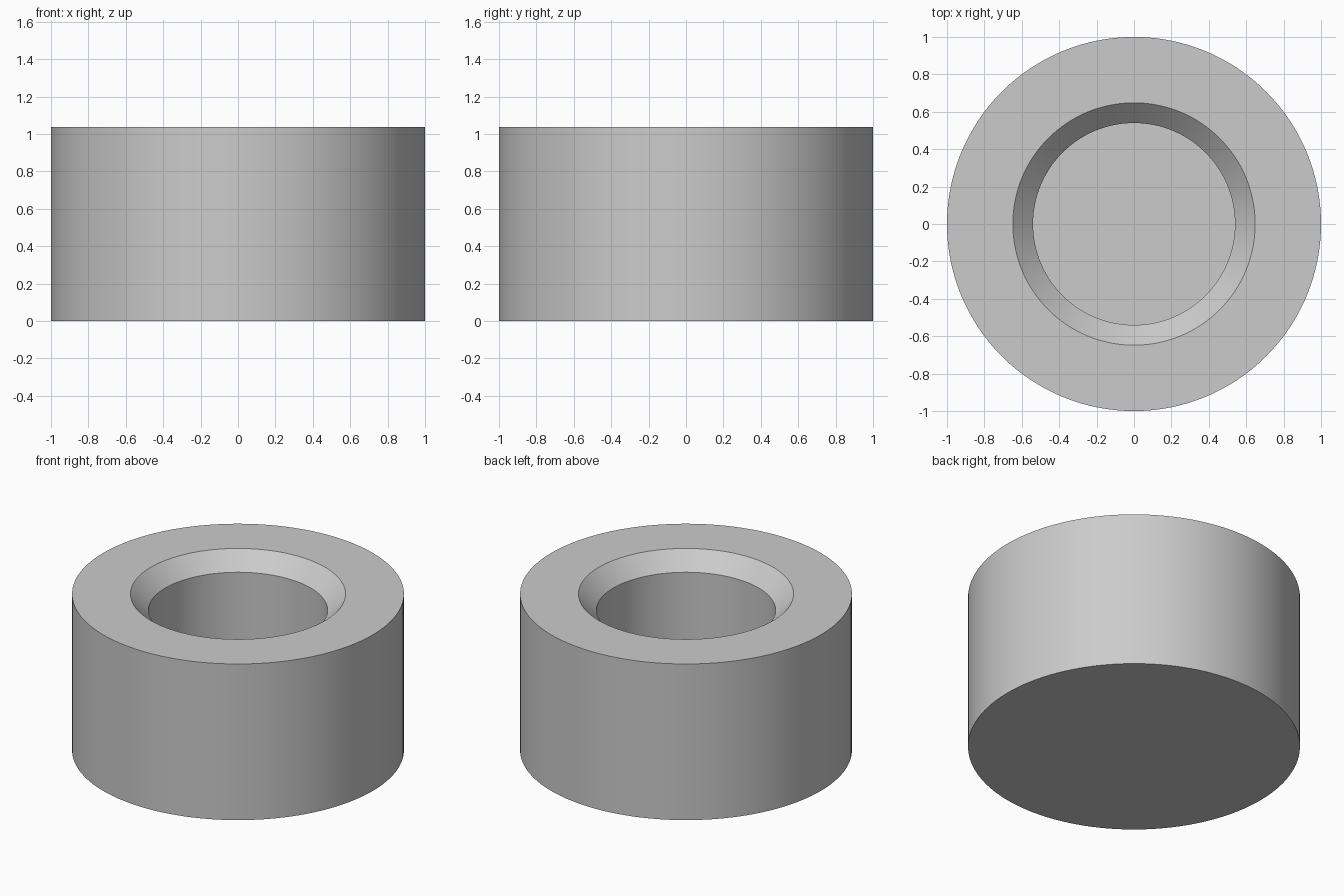
import bpy, bmesh, math

cube = bpy.data.objects.get("Cube")
if cube:
    bpy.data.objects.remove(cube, do_unlink=True)

# Single plain grey
grey = bpy.data.materials.new("light_grey")
grey.use_nodes = True
colour = (0.6, 0.6, 0.6, 1)
grey.diffuse_color = colour
grey.node_tree.nodes["Principled BSDF"].inputs["Base Color"].default_value = colour

SEGMENTS = 128
HEIGHT, OUTER = 1.038, 1.0
BORE, CHAMFER, FLOOR = 0.54, 0.108, 0.2

# Half section: base, outer wall, rim, chamfer, bore wall, bore floor
profile = [
    (OUTER, 0),
    (OUTER, HEIGHT),
    (BORE + CHAMFER, HEIGHT),
    (BORE, HEIGHT - CHAMFER),
    (BORE, FLOOR),
]

# Rings of the turned body, joined by quads
bm = bmesh.new()
rings = []
for radius, z in profile:
    ring = []
    for i in range(SEGMENTS):
        a = 2 * math.pi * i / SEGMENTS
        ring.append(bm.verts.new((radius * math.cos(a), radius * math.sin(a), z)))
    rings.append(ring)
for low, high in zip(rings, rings[1:]):
    for i in range(SEGMENTS):
        j = (i + 1) % SEGMENTS
        bm.faces.new((low[i], low[j], high[j], high[i]))

# Closed underside and bore floor
bm.faces.new(list(reversed(rings[0])))
bm.faces.new(rings[-1])
bmesh.ops.recalc_face_normals(bm, faces=bm.faces)

mesh = bpy.data.meshes.new("bored_cylinder")
bm.to_mesh(mesh)
bm.free()
mesh.materials.append(grey)
body = bpy.data.objects.new("bored_cylinder", mesh)
bpy.context.collection.objects.link(body)

# Smooth round walls with sharp rims
bpy.ops.object.select_all(action="DESELECT")
body.select_set(True)
bpy.context.view_layer.objects.active = body
bpy.ops.object.shade_smooth_by_angle(angle=math.radians(30))
